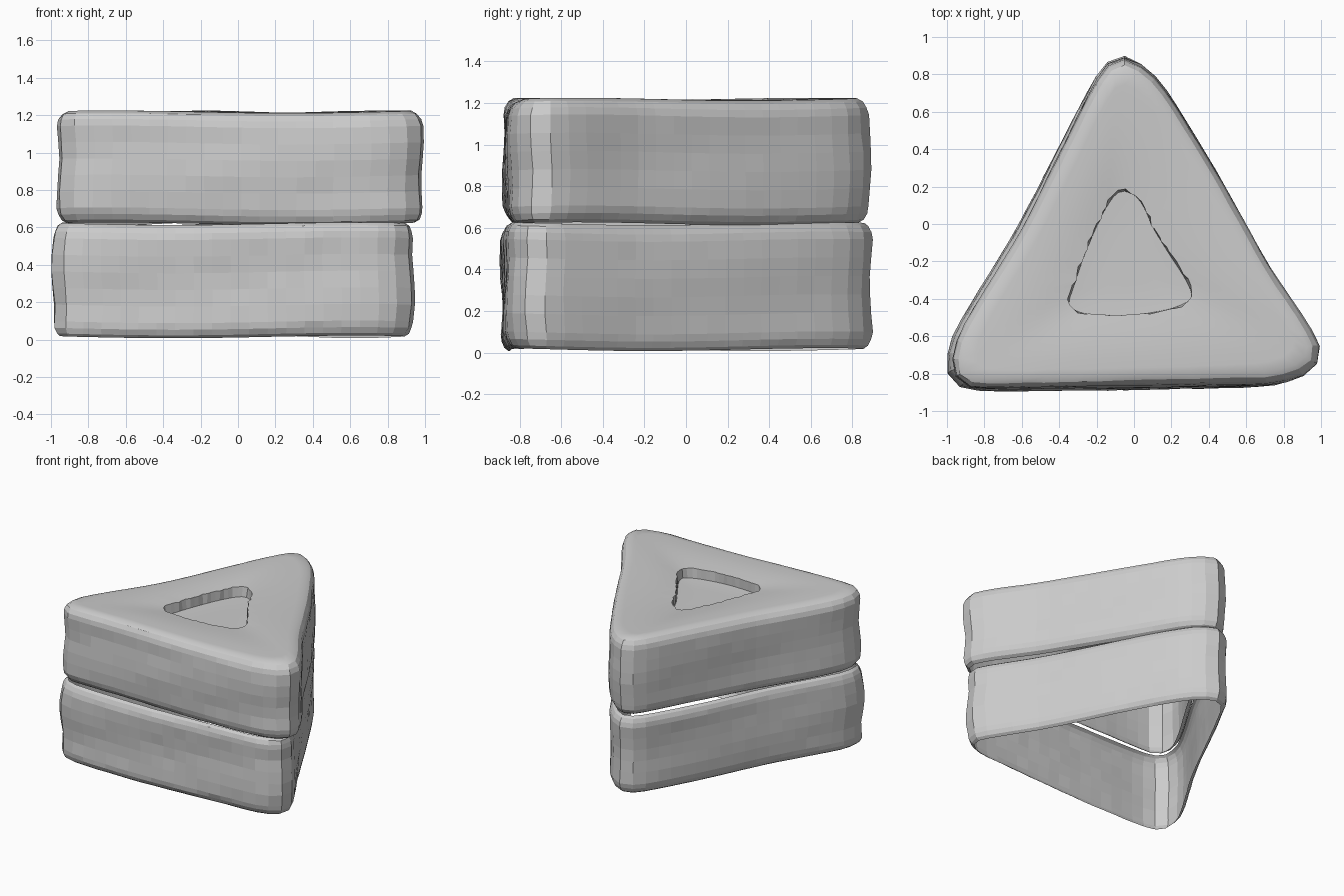
import bpy, math, random
from mathutils import Vector

if "Cube" in bpy.data.objects:
    bpy.data.objects.remove(bpy.data.objects["Cube"])

random.seed(4)
N = 60  # points around every outline


def smooth_outline(ctrl):
    """Closed Catmull-Rom curve through ctrl, evenly resampled to N points."""
    c = [Vector(p) for p in ctrl]
    dense = []
    for i in range(len(c)):
        a, b, d, e = c[i - 1], c[i], c[(i + 1) % len(c)], c[(i + 2) % len(c)]
        # tangents limited by segment length keep uneven spacing stable
        l = (d - b).length
        t0, t1 = (d - a).normalized() * l, (e - b).normalized() * l
        for k in range(20):
            t = k / 20
            dense.append(b * (2 * t**3 - 3 * t**2 + 1) + t0 * (t**3 - 2 * t**2 + t)
                         + d * (3 * t**2 - 2 * t**3) + t1 * (t**3 - t**2))
    dense.append(dense[0])
    lens = [0.0]
    for p, q in zip(dense, dense[1:]):
        lens.append(lens[-1] + (q - p).length)
    out, j = [], 0
    for k in range(N):
        s = lens[-1] * k / N
        while lens[j + 1] < s:
            j += 1
        f = (s - lens[j]) / max(lens[j + 1] - lens[j], 1e-9)
        out.append(dense[j].lerp(dense[j + 1], f))
    return out


def inset(outline, d):
    """Move outline points toward the inside (outlines run clockwise)."""
    res = []
    for i, p in enumerate(outline):
        t = (outline[(i + 1) % N] - outline[i - 1]).normalized()
        res.append(p + Vector((t.y, -t.x)) * d)
    return res


def build(name, rings, centre=None):
    """Loft rings of 3D points; optionally finish with a centre fan."""
    verts = [tuple(v) for r in rings for v in r]
    faces = [(r * N + (i + 1) % N, r * N + i, (r + 1) * N + i, (r + 1) * N + (i + 1) % N)
             for r in range(len(rings) - 1) for i in range(N)]
    if centre:
        verts.append(tuple(centre))
        last = (len(rings) - 1) * N
        faces += [(last + (i + 1) % N, last + i, len(verts) - 1) for i in range(N)]
    mesh = bpy.data.meshes.new(name)
    mesh.from_pydata(verts, [], faces)
    for p in mesh.polygons:
        p.use_smooth = p.normal.z > 0.75
    obj = bpy.data.objects.new(name, mesh)
    bpy.context.collection.objects.link(obj)


def wall_rings(outline, profile, phase):
    """Hand-shaped side wall: rows of (height, inset) with gentle waves."""
    rings = []
    for z, d in profile:
        ring = []
        for i, p in enumerate(inset(outline, d)):
            a = 2 * math.pi * i / N
            q = p * (1 + 0.008 * math.sin(13 * z + 2 * a + phase) + random.uniform(-.003, .003))
            ring.append(Vector((q.x, q.y, z + 0.007 * math.sin(3 * a + phase))))
        rings.append(ring)
    return rings


def side_profile(z0, z1, curl0, curl1):
    rows = [(z0, curl0), (z0 + 0.015, curl0 * 0.5), (z0 + 0.045, curl0 * 0.15)]
    rows += [(z0 + 0.08 + (z1 - z0 - 0.16) * k / 5, 0.0) for k in range(6)]
    return rows + [(z1 - 0.045, curl1 * 0.15), (z1 - 0.015, curl1 * 0.5), (z1, curl1)]


# lower layer: thin hollow wall, open above and below
lower = smooth_outline([
    (-.05, .89), (.05, .84), (.15, .73), (.40, .31), (.57, 0), (.70, -.24), (.88, -.55),
    (.94, -.68), (.91, -.78), (.78, -.85), (.5, -.87), (-.45, -.885), (-.88, -.88),
    (-.97, -.82), (-.995, -.74), (-.95, -.57), (-.64, -.05), (-.43, .35), (-.22, .75), (-.14, .86)])
build("lower_layer", wall_rings(lower, side_profile(0.015, 0.62, 0.04, 0.04), 0.6))

# upper layer: wall, broad top rim and shallow triangular recess
upper = smooth_outline([
    (-.05, .885), (.05, .84), (.16, .73), (.42, .31), (.595, 0), (.73, -.24), (.93, -.54),
    (.99, -.67), (.95, -.77), (.80, -.84), (.5, -.86), (-.45, -.875), (-.86, -.87),
    (-.94, -.82), (-.965, -.74), (-.92, -.57), (-.61, -.05), (-.41, .35), (-.21, .75), (-.13, .86)])
hole = smooth_outline([
    (-.05, .18), (.03, .13), (.11, -.03), (.19, -.16), (.30, -.34), (.30, -.41), (.10, -.475),
    (-.15, -.49), (-.34, -.45), (-.33, -.35), (-.21, -.03), (-.11, .15)])
rings = wall_rings(upper, side_profile(0.62, 1.218, 0.05, 0.06), 2.4)
edge = rings[-1]
for t in (0.12, 0.3, 0.5, 0.75, 1.0):
    rings.append([e.lerp(h.to_3d() + Vector((0, 0, 1.20)), t)
                  + Vector((0, 0, 0.008 * math.sin(math.pi * t))) for e, h in zip(edge, hole)])
rings[-1] = [p + Vector((random.uniform(-.01, .01), random.uniform(-.01, .01), 0)) for p in rings[-1]]

# recess wall and floor
centre = Vector((-0.02, -0.25, 1.12))
for s, z in [(0.99, 1.125), (0.66, 1.12), (0.33, 1.12)]:
    rings.append([centre.xy.lerp(h, s).to_3d() + Vector((0, 0, z)) for h in hole])
build("upper_layer", rings, centre)
